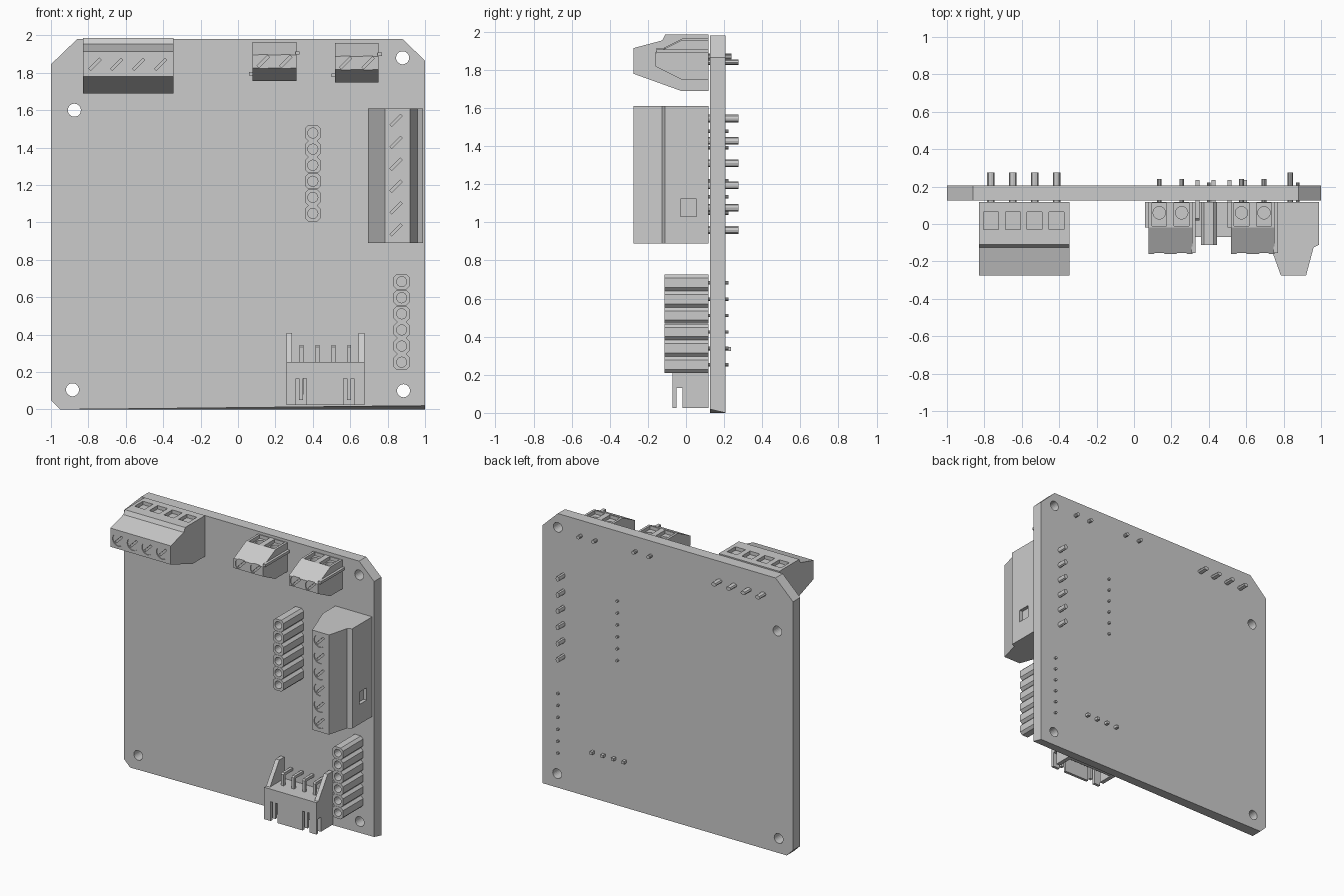
import bpy, bmesh, math
from mathutils import Matrix, Vector

if "Cube" in bpy.data.objects:
    bpy.data.objects.remove(bpy.data.objects["Cube"])

grey = bpy.data.materials.new("plain_grey")
grey.use_nodes = True
COLOUR = (0.6, 0.6, 0.6, 1)
grey.diffuse_color = COLOUR
grey.node_tree.nodes["Principled BSDF"].inputs["Base Color"].default_value = COLOUR

FRONT, BACK = 0.125, 0.207    # board faces
SEAT = 0.118                  # rear of the connector bodies


def prism(bm, points, place, a, b):
    """Extrude a 2D outline; place(u, v, w) gives the 3D position."""
    low = [bm.verts.new(place(u, v, a)) for u, v in points]
    high = [bm.verts.new(place(u, v, b)) for u, v in points]
    n = len(points)
    bm.faces.new(low)
    bm.faces.new(high[::-1])
    for i in range(n):
        j = (i + 1) % n
        bm.faces.new((low[j], low[i], high[i], high[j]))


def along_x(u, v, w): return (w, u, v)
def along_y(u, v, w): return (u, w, v)
def along_z(u, v, w): return (u, v, w)


def box(bm, x0, x1, y0, y1, z0, z1):
    prism(bm, [(x0, y0), (x1, y0), (x1, y1), (x0, y1)], along_z, z0, z1)


def rod(bm, place, u, v, ru, rv, a, b, n=24):
    ring = [(u + ru * math.cos(math.tau * i / n), v + rv * math.sin(math.tau * i / n))
            for i in range(n)]
    prism(bm, ring, place, a, b)


def finish(bm, name):
    bmesh.ops.recalc_face_normals(bm, faces=bm.faces)
    mesh = bpy.data.meshes.new(name)
    bm.to_mesh(mesh)
    bm.free()
    mesh.materials.append(grey)
    obj = bpy.data.objects.new(name, mesh)
    bpy.context.collection.objects.link(obj)
    return obj


def cut(obj, bm):
    cutter = finish(bm, "cutter")
    mod = obj.modifiers.new("cut", "BOOLEAN")
    mod.operation, mod.solver, mod.object = "DIFFERENCE", "EXACT", cutter
    bpy.context.view_layer.objects.active = obj
    bpy.ops.object.modifier_apply(modifier=mod.name)
    bpy.data.objects.remove(cutter)


def screws(obj, spots, face):
    """Shallow round screw heads with a diagonal slot."""
    heads, slots = bmesh.new(), bmesh.new()
    for x, z in spots:
        rod(heads, along_y, x, z, 0.045, 0.045, face - 0.05, face + 0.006)
        d, t = Vector((0.7, 0.7)) * 0.04, Vector((0.7, -0.7)) * 0.007
        c = Vector((x, z))
        prism(slots, [c + d + t, c + d - t, c - d - t, c - d + t], along_y,
              face - 0.05, face + 0.016)
    cut(obj, heads)
    cut(obj, slots)


# Circuit board with clipped corners and mounting holes
bm = bmesh.new()
prism(bm, [(-0.95, 0), (1, 0), (1, 1.865), (0.88, 1.98), (-0.86, 1.98), (-1, 1.845), (-1, 0.05)],
      along_y, FRONT, BACK)
for v in bm.verts:
    if v.co.x > 0.99 and v.co.z < 0.01 and v.co.y < 0.15:
        v.co.z = 0.02
board = finish(bm, "circuit_board")
bm = bmesh.new()
for x, z in ((-0.875, 1.6), (0.88, 1.88), (-0.885, 0.105), (0.885, 0.1)):
    rod(bm, along_y, x, z, 0.035, 0.035, 0, 0.4)
cut(board, bm)

# Large terminal blocks: depth against distance below the wire side
LARGE = [(SEAT, 0), (-0.11, 0), (-0.125, -0.03), (-0.275, -0.07), (-0.275, -0.205),
         (-0.025, -0.295), (SEAT, -0.295)]

four_x = [-0.765 + 0.117 * i for i in range(4)]
bm = bmesh.new()
prism(bm, [(y, 1.985 + d) for y, d in LARGE], along_x, -0.828, -0.345)
four = finish(bm, "four_way_terminal")
bm = bmesh.new()
for x in four_x:
    box(bm, x - 0.04, x + 0.04, -0.03, 0.065, 1.96, 2.1)
cut(four, bm)
screws(four, [(x, 1.845) for x in four_x], -0.275)

six_z = [0.96 + 0.117 * i for i in range(6)]
bm = bmesh.new()
prism(bm, [(0.99 + d, y) for y, d in LARGE], along_z, 0.89, 1.61)
six = finish(bm, "six_way_terminal")
bm = bmesh.new()
box(bm, 0.965, 1.1, -0.03, 0.055, six_z[1] - 0.045, six_z[1] + 0.045)
cut(six, bm)
screws(six, [(0.845, z) for z in six_z], -0.275)

# Small two-way terminals with wire notches and interlocking ribs
SMALL = [(SEAT, 0.105), (-0.02, 0.105), (-0.16, 0.035), (-0.16, -0.035),
         (-0.02, -0.105), (SEAT, -0.105)]
small_spots = []
for name, cx, cz in (("left", 0.635, 1.853), ("middle", 0.195, 1.86)):
    pair = [cx - 0.06, cx + 0.06]
    small_spots += [(x, cz) for x in pair]
    bm = bmesh.new()
    prism(bm, [(y, cz + d) for y, d in SMALL], along_x, cx - 0.117, cx + 0.117)
    block = finish(bm, name + "_two_way_terminal")
    notch, hole = bmesh.new(), bmesh.new()
    for x in pair:
        box(notch, x - 0.04, x + 0.04, -0.01, 0.112, cz + 0.08, cz + 0.2)
        rod(hole, along_z, x, 0.06, 0.033, 0.033, cz + 0.02, cz + 0.2)
    cut(block, notch)
    cut(block, hole)
    screws(block, [(x, cz) for x in pair], -0.16)
    bm = bmesh.new()
    box(bm, cx + 0.112, cx + 0.135, -0.155, SEAT, cz + 0.037, cz + 0.055)
    box(bm, cx - 0.135, cx - 0.112, -0.02, SEAT, cz - 0.075, cz - 0.057)
    finish(bm, name + "_terminal_ribs")

# Six-way socket strips
PITCH = 0.086
header_spots = []
for name, x, z0 in (("upper", 0.4, 1.048), ("lower", 0.875, 0.253)):
    spots = [(x, z0 + PITCH * i) for i in range(6)]
    header_spots += spots
    h, c = PITCH / 2 - 0.0005, 0.018
    bm, holes = bmesh.new(), bmesh.new()
    for px, pz in spots:
        outline = [(h - c, -h), (h, c - h), (h, h - c), (h - c, h),
                   (c - h, h), (-h, h - c), (-h, c - h), (c - h, -h)]
        prism(bm, [(px + u, pz + v) for u, v in outline], along_y, -0.112, SEAT)
        rod(holes, along_y, px, pz, 0.027, 0.027, -0.2, -0.05, 16)
    cut(finish(bm, name + "_socket_strip"), holes)

# Side-entry plug housing: hollow body, side arms and slots
X0, X1 = 0.258, 0.675
bm = bmesh.new()
box(bm, X0, X1, -0.07, SEAT, 0.025, 0.255)
plug = finish(bm, "plug_housing")
for size in ((X0 + 0.03, X1 - 0.03, -0.048, 0.09, -0.1, 0.2),
             (X0 - 0.1, X1 + 0.1, -0.05, -0.018, -0.1, 0.13),
             (0.31, 0.365, -0.1, -0.03, -0.1, 0.165),
             (0.565, 0.62, -0.1, -0.03, -0.1, 0.165)):
    bm = bmesh.new()
    box(bm, *size)
    cut(plug, bm)
bm = bmesh.new()
for x in (0.337, 0.593):
    box(bm, x - 0.011, x + 0.011, -0.07, -0.05, 0.05, 0.166)
finish(bm, "plug_latches")
bm = bmesh.new()
for x in (X0, X1 - 0.03):
    prism(bm, [(SEAT, 0.25), (SEAT, 0.41), (0.06, 0.41), (-0.05, 0.25)], along_x, x, x + 0.03)
finish(bm, "plug_arms")

# Bent plug pins that pass through the board
bm = bmesh.new()
for i in range(4):
    x = 0.34 + 0.085 * i
    path = [(0.02, 0.08), (0.04, 0.08), (0.04, 0.325), (0.235, 0.325),
            (0.235, 0.345), (0.03, 0.345), (0.02, 0.335)]
    prism(bm, path, along_x, x - 0.01, x + 0.01)
finish(bm, "plug_pins")

# Solder pins on the back
bm = bmesh.new()
for x in four_x:
    rod(bm, along_y, x, 1.84, 0.02, 0.014, 0.1, 0.275, 8)
for z in six_z:
    rod(bm, along_y, 0.835, z, 0.014, 0.02, 0.1, 0.275, 8)
for x, z in small_spots:
    rod(bm, along_y, x, z + 0.015, 0.013, 0.013, 0.1, 0.24, 10)
for x, z in header_spots:
    rod(bm, along_y, x, z, 0.009, 0.009, 0.1, 0.222, 10)
finish(bm, "solder_pins")
